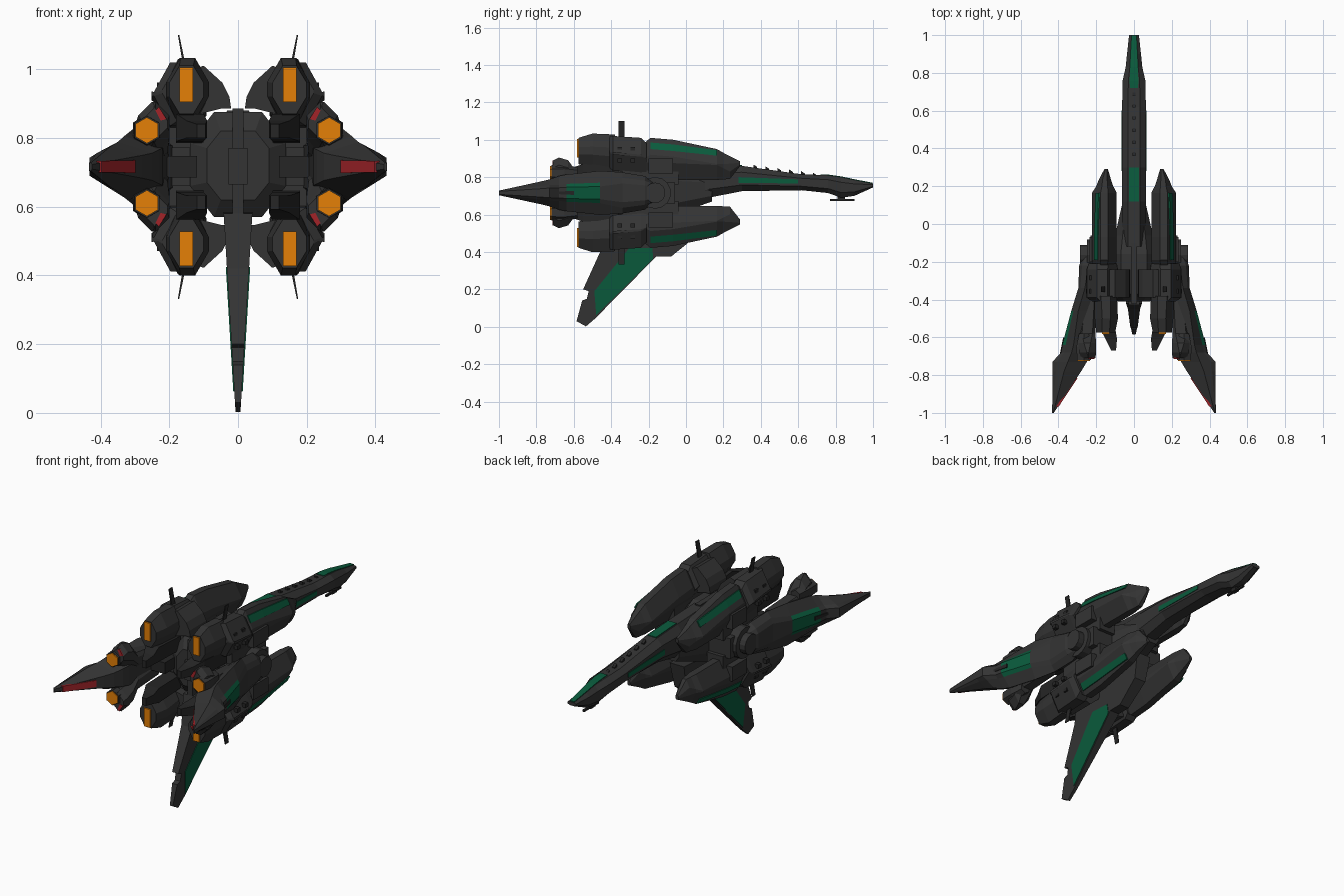
import bpy, bmesh, math

ZC = 0.716  # height of the horizontal symmetry plane


def material(name, rgb):
    m = bpy.data.materials.new(name)
    m.diffuse_color = (*rgb, 1)
    return m


GREY = material("charcoal hull", (0.034, 0.034, 0.034))
DARK = material("dark metal", (0.019, 0.019, 0.019))
GREEN = material("green panel", (0.003, 0.105, 0.046))
ORANGE = material("orange exhaust", (0.78, 0.215, 0.002))
RED = material("red vent", (0.36, 0.017, 0.022))


def loft(name, rings, mat=GREY, mirror="", paint=(), paint_mat=GREEN):
    """Skin 3D rings of equal size; mirror in x and/or z; paint = (segment, edge) pairs."""
    bm = bmesh.new()
    for sx in ((1, -1) if "x" in mirror else (1,)):
        for sz in ((1, -1) if "z" in mirror else (1,)):
            vs = [[bm.verts.new((sx * x, y, z if sz > 0 else 2 * ZC - z))
                   for x, y, z in r] for r in rings]
            n = len(rings[0])
            for k in range(len(rings) - 1):
                for j in range(n):
                    f = bm.faces.new((vs[k][j], vs[k][(j + 1) % n],
                                      vs[k + 1][(j + 1) % n], vs[k + 1][j]))
                    f.material_index = int((k, j) in paint)
            bm.faces.new(vs[0])
            bm.faces.new(vs[-1][::-1])
    bmesh.ops.recalc_face_normals(bm, faces=bm.faces)
    me = bpy.data.meshes.new(name)
    bm.to_mesh(me)
    bm.free()
    me.materials.append(mat)
    if paint:
        me.materials.append(paint_mat)
    ob = bpy.data.objects.new(name, me)
    bpy.context.collection.objects.link(ob)
    return ob


def oct_ring(y, x0, x1, z0, z1, cx, cz):
    return [(x, y, z) for x, z in (
        (x0 + cx, z0), (x1 - cx, z0), (x1, z0 + cz), (x1, z1 - cz),
        (x1 - cx, z1), (x0 + cx, z1), (x0, z1 - cz), (x0, z0 + cz))]


def hull(name, secs, mat=GREY, mirror="", paint=()):
    return loft(name, [oct_ring(*s) for s in secs], mat, mirror, paint)


def quad_loft(name, secs, mat=GREY, mirror=""):
    """Rectangular sections (y, x0, x1, z0, z1)."""
    return loft(name, [[(a, y, c), (b, y, c), (b, y, d), (a, y, d)]
                       for y, a, b, c, d in secs], mat, mirror)


def box(name, x0, x1, y0, y1, z0, z1, mat=GREY, mirror=""):
    return quad_loft(name, [(y0, x0, x1, z0, z1), (y1, x0, x1, z0, z1)], mat, mirror)


def slab(name, poly, y0, y1, mat=GREY, mirror=""):
    """xz outline extruded along y."""
    return loft(name, [[(x, y, z) for x, z in poly] for y in (y0, y1)], mat, mirror)


def prism(name, poly, fa, fb, mat=GREY, mirror=""):
    """yz outline extruded along x, with x given by functions of z."""
    return loft(name, [[(f(z), y, z) for y, z in poly] for f in (fa, fb)], mat, mirror)


def circle(n, r, cy, cz):
    return [(cy + r * math.cos((i + .5) * math.tau / n),
             cz + r * math.sin((i + .5) * math.tau / n)) for i in range(n)]


# --- long neck and nose
NECK = [(-.12, .062, .60, .88), (.12, .064, .69, .87), (.3, .064, .725, .86), (.62, .063, .73, .815),
        (.76, .06, .715, .81), (.83, .044, .69, .80), (.9, .037, .70, .785), (1, .026, .745, .765)]
hull("neck", [(y, -w, w, a, b, w * .5, (b - a) * .25) for y, w, a, b in NECK])
quad_loft("nose_top_stripe", [(y, -w, w, z - .004, z + .004) for y, w, z in (
    (.72, .022, .811), (.76, .023, .81), (.83, .021, .80), (.9, .018, .785), (.998, .013, .766))], GREEN)
quad_loft("neck_top_stripe", [(.12, -.026, .026, .866, .874), (.3, -.026, .026, .856, .864)], GREEN)
quad_loft("neck_side_stripe", [(.28, .058, .067, .77, .80), (.6, .057, .066, .766, .788)], GREEN, "x")
for i in range(6):
    y = .36 + i * .064
    z = .86 - (y - .3) * .14
    quad_loft(f"neck_sensor_{i}", [(y, -.008, .008, z - .01, z + .016),
                                   (y + .02, -.008, .008, z - .01, z + .003)], DARK)
box("nose_gun_mount", -.012, .012, .81, .85, .672, .71, DARK)
box("nose_gun_barrel", -.006, .006, .77, .9, .672, .682, DARK)

# --- central body
hull("body", [(.14, -.055, .055, .67, .80, .02, .03), (-.06, -.1, .1, .60, .84, .04, .06),
              (-.16, -.14, .14, .57, .875, .07, .09), (-.37, -.14, .14, .57, .875, .07, .09),
              (-.41, -.09, .09, .62, .82, .04, .05)])
box("body_spine", -.016, .016, -.42, -.1, .56, .885)
box("body_rear_panel", -.028, .028, -.43, -.4, .665, .77)
box("pod_pylon", .1, .2, -.34, -.04, .76, .88, GREY, "xz")
box("wing_arm", .1, .23, -.36, -.06, .66, .772, GREY, "x")
box("body_rear_strut", .12, .21, -.47, -.3, .685, .747, DARK, "x")
prism("wing_joint", circle(14, .085, -.165, ZC), lambda z: .16, lambda z: .25, GREY, "x")
prism("wing_joint_cap", circle(14, .055, -.165, ZC), lambda z: .24, lambda z: .285, GREY, "x")

# --- four large engine pods
hull("pod_front", [(.29, .138, .157, .86, .885, .005, .008), (.235, .122, .186, .79, .912, .02, .04),
                   (.2, .11, .2, .788, .93, .03, .06),
                   (.165, .092, .222, .785, .95, .045, .08), (-.07, .092, .222, .785, 1.0, .045, .09),
                   (-.19, .092, .222, .785, 1.01, .045, .09), (-.25, .1, .222, .81, .96, .045, .08)],
     GREY, "xz")
loft("pod_stripe", [[(xa - .006, y, za), (xa + .005, y, za), (xb + .005, y, zb), (xb - .006, y, zb)]
                    for y, xa, za, xb, zb in ((-.19, .207, .95, .1895, .985), (-.07, .207, .94, .1895, .975),
                                              (.165, .1995, .915, .183, .944))], GREEN, "xz")
hull("pod_block", [(-.21, .09, .24, .82, .98, .045, .08), (-.24, .085, .252, .82, 1.01, .055, .1),
                   (-.39, .085, .252, .835, 1.02, .055, .1), (-.41, .09, .22, .85, 1.02, .045, .08)],
     GREY, "xz")
hull("pod_nozzle", [(-.38, .09, .21, .84, 1.028, .035, .07), (-.5, .085, .208, .85, 1.033, .04, .07),
                    (-.575, .1, .2, .87, 1.01, .03, .05)], GREY, "xz")
box("pod_exhaust", .131, .17, -.583, -.57, .905, 1.005, ORANGE, "xz")
slab("pod_inner_plate", [(.02, .885), (.025, .92), (.045, .96), (.1, 1.01), (.13, 1.0), (.13, .865),
                         (.05, .885)], -.39, -.24, GREY, "xz")
quad_loft("pod_lower_vane", [(-.36, .1, .18, .785, .86), (-.55, .1, .18, .79, .87),
                             (-.61, .09, .15, .80, .85), (-.67, .095, .12, .80, .84)], DARK, "xz")
for i, (y, z) in enumerate([(-.355, .89), (-.355, .95), (-.285, .89), (-.285, .95)]):
    x = .252 - .55 * max(0, z - .915)
    box(f"pod_port_{i}", x - .02, x + .003, y - .012, y + .012, z - .011, z + .011, DARK, "xz")
box("pod_side_ridge", .2, .235, -.2, -.07, .82, .9, GREY, "xz")
slab("antenna", [(.15, 1.0), (.158, 1.0), (.175, 1.1), (.171, 1.1)], -.36, -.33, DARK, "xz")


# --- swept side wings with pointed tips
def wing_ring(y, x0, xm, x1, h, t):
    half = [(x1, t), (x1 - (x1 - xm) * .3, t * 1.6), (xm, h), (x0, h * .55)]
    return [(x, y, ZC + z) for x, z in half] + [(x, y, ZC - z) for x, z in half[::-1]]


loft("wing", [wing_ring(*s) for s in (
    (-.17, .19, .23, .27, .05, .03), (-.22, .19, .24, .29, .09, .04), (-.34, .19, .26, .295, .11, .05),
    (-.46, .205, .295, .332, .118, .034), (-.64, .22, .32, .38, .098, .03), (-.68, .23, .33, .386, .09, .027),
    (-.73, .25, .35, .432, .072, .026), (-.78, .28, .37, .432, .06, .022), (-1, .425, .428, .433, .012, .008))],
    GREY, "x", {(3, 0), (3, 7), (3, 6)})
quad_loft("wing_tip_vent", [(-.815, .2985, .312, .698, .735), (-.965, .3975, .411, .70, .733)], RED, "x")
quad_loft("wing_prong", [(-.6, .355, .375, .705, .727), (-.70, .388, .395, .71, .722)], DARK, "x")

# --- small angled thrusters above and below each wing
hull("thruster_arm", [(-.4, .2, .27, .72, .80, .01, .02), (-.58, .205, .29, .74, .82, .015, .02),
                      (-.63, .2, .295, .76, .89, .03, .04), (-.68, .2, .29, .78, .905, .04, .04),
                      (-.71, .205, .28, .79, .89, .04, .04)], GREY, "xz")
loft("thruster_bell", [[(.265 + a, y, .822 + b) for a, b in circle(6, r, 0, 0)]
                       for y, r in ((-.58, .03), (-.65, .046), (-.72, .042))], GREY, "xz")
slab("thruster_exhaust", [(.265 + a, .822 + b) for a, b in circle(6, .038, 0, 0)], -.726, -.718, ORANGE, "xz")
slab("thruster_vent", [(.208, .855), (.225, .85), (.24, .88), (.23, .89)], -.714, -.706, RED, "xz")


# --- tall ventral fin, tapering towards its tip
def fin_half(z):
    return .007 + .06 * z


prism("ventral_fin", [(-.42, .58), (-.45, .42), (-.55, .2), (-.52, .19), (-.53, .15), (-.555, .14),
                      (-.585, .03), (-.535, .002), (-.485, .045), (-.16, .375), (-.08, .375),
                      (.05, .48), (.08, .62)], lambda z: -fin_half(z), fin_half)
FIN_GREEN = [(-.30, .425), (-.18, .42), (-.175, .365), (-.48, .062), (-.49, .19)]
prism("fin_panel", FIN_GREEN, lambda z: fin_half(z) - .003, lambda z: fin_half(z) + .003, GREEN, "x")
